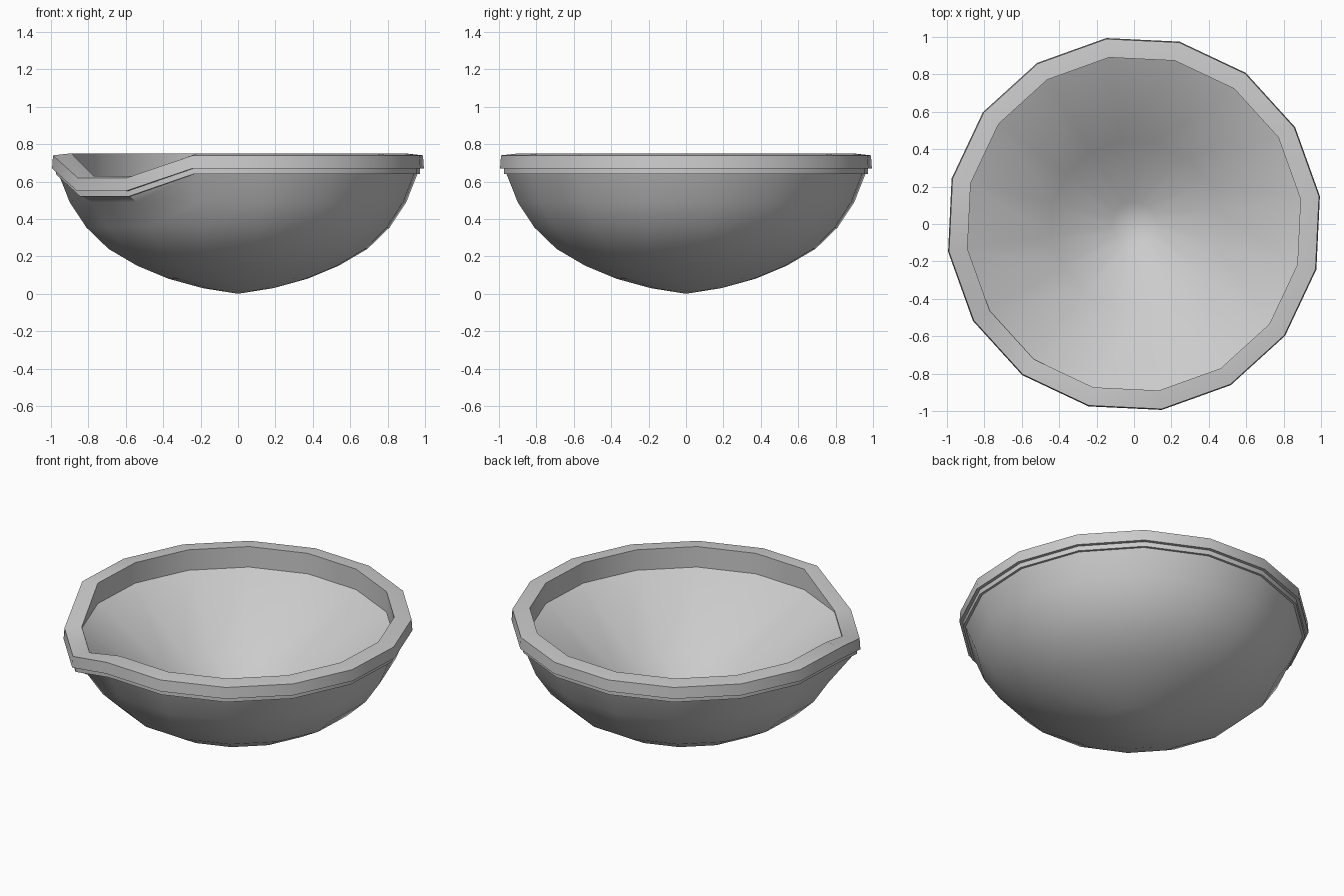
import bpy
import bmesh
import math

cube = bpy.data.objects.get("Cube")
if cube:
    bpy.data.objects.remove(cube, do_unlink=True)

SIDES = 16
TURN = math.radians(8.5)
SPOUT = (9, 10)      # corners of the rim that dip
DIP = 0.12

gray = bpy.data.materials.new("plain gray")
gray.use_nodes = True
color = (0.6, 0.6, 0.6, 1)
gray.diffuse_color = color
gray.node_tree.nodes["Principled BSDF"].inputs["Base Color"].default_value = color


def lathe(name, profile, closed=False):
    """Turn (radius, height, dips) points round z; dipping points drop at the spout."""
    bm = bmesh.new()
    rings = []
    for r, z, dips in profile:
        if r == 0:
            rings.append([bm.verts.new((0, 0, z))] * SIDES)
            continue
        ring = []
        for i in range(SIDES):
            a = TURN + math.tau * i / SIDES
            drop = DIP if dips and i in SPOUT else 0
            ring.append(bm.verts.new((r * math.cos(a), r * math.sin(a), z - drop)))
        rings.append(ring)
    pairs = list(zip(rings, rings[1:]))
    if closed:
        pairs.append((rings[-1], rings[0]))
    for low, high in pairs:
        for i in range(SIDES):
            j = (i + 1) % SIDES
            corners = dict.fromkeys((low[i], low[j], high[j], high[i]))
            bm.faces.new(list(corners))
    bmesh.ops.recalc_face_normals(bm, faces=bm.faces)
    mesh = bpy.data.meshes.new(name)
    bm.to_mesh(mesh)
    bm.free()
    mesh.materials.append(gray)
    obj = bpy.data.objects.new(name, mesh)
    bpy.context.collection.objects.link(obj)
    bpy.ops.object.select_all(action="DESELECT")
    obj.select_set(True)
    bpy.context.view_layer.objects.active = obj
    bpy.ops.object.shade_smooth_by_angle(angle=math.radians(30))
    return obj


# Bowl: rounded outside, nearly conical inside
outside = [(0, 0), (0.19, 0.03), (0.375, 0.08), (0.545, 0.15),
           (0.70, 0.24), (0.82, 0.355), (0.91, 0.49)]
inside = [(0.9, 0.62), (0.45, 0.29), (0.12, 0.08), (0, 0.05)]
lathe("bowl", [(r, z, False) for r, z in outside] + [(0.97, 0.64, True)]
      + [(r, z, False) for r, z in inside])

# Rim: thick stepped band with a dipped spout
band = [(0.9, 0.75), (0.91, 0.75), (1.0, 0.74), (1.005, 0.67),
        (0.985, 0.67), (0.985, 0.64), (0.965, 0.64)]
lathe("rim", [(r, z, True) for r, z in band] + [(0.9, 0.62, False)], closed=True)
